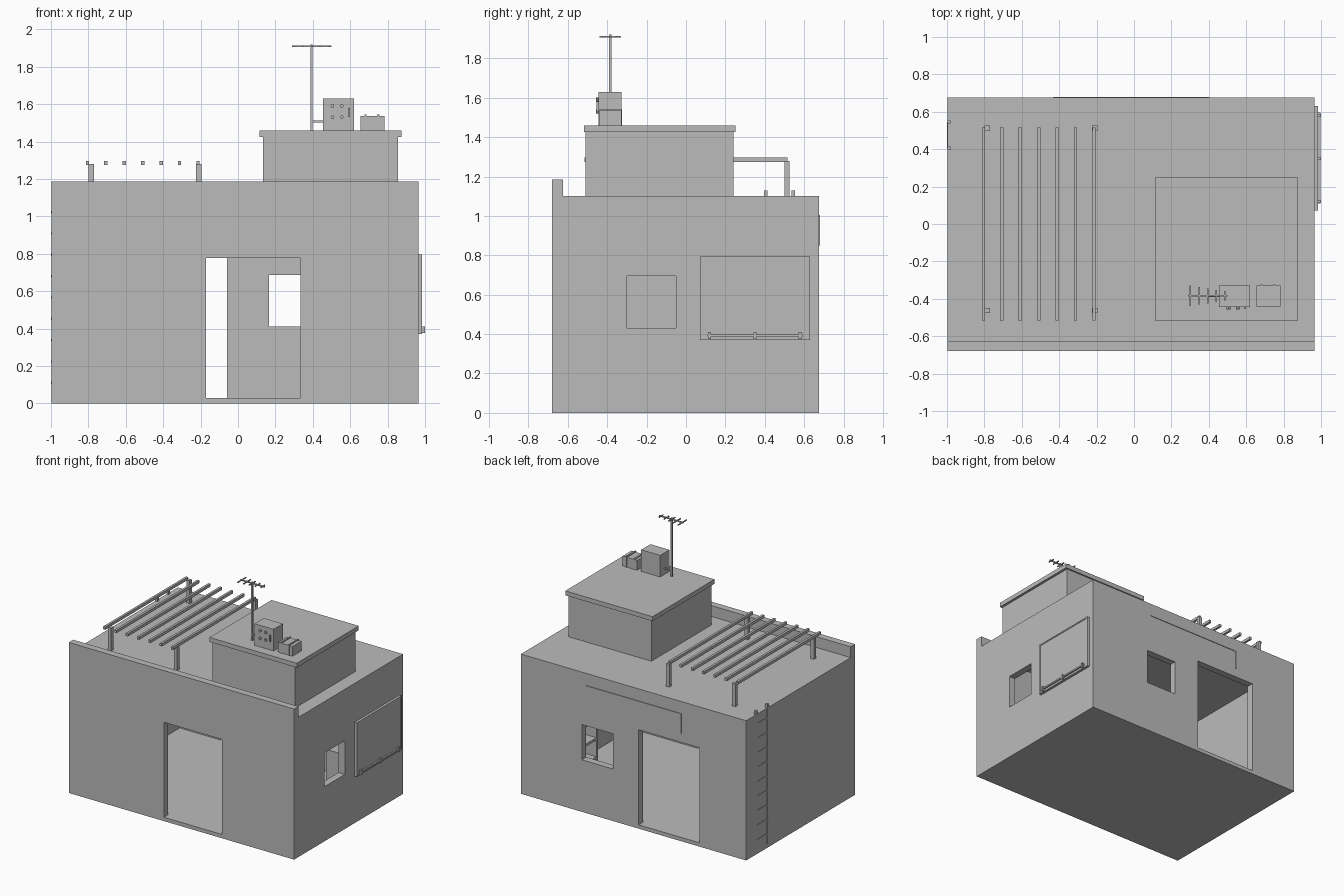
import bpy

grey = bpy.data.materials.new("plain_grey")
grey.diffuse_color = (0.5, 0.5, 0.5, 1)


def box(name, x, y, z):
    """Box from (min, max) ranges on each axis."""
    c = [(x[i], y[j], z[k]) for i in (0, 1) for j in (0, 1) for k in (0, 1)]
    f = [(0, 1, 3, 2), (4, 6, 7, 5), (0, 4, 5, 1), (2, 3, 7, 6), (0, 2, 6, 4), (1, 5, 7, 3)]
    me = bpy.data.meshes.new(name)
    me.from_pydata(c, [], f)
    me.materials.append(grey)
    ob = bpy.data.objects.new(name, me)
    bpy.context.collection.objects.link(ob)
    return ob


def cut(ob, x, y, z):
    """Subtract a box and remove the cutter."""
    cutter = box("cutter", x, y, z)
    cutter.hide_render = True
    mod = ob.modifiers.new("cut", 'BOOLEAN')
    mod.operation, mod.solver, mod.object = 'DIFFERENCE', 'EXACT', cutter
    bpy.context.view_layer.objects.active = ob
    bpy.ops.object.modifier_apply(modifier=mod.name)
    bpy.data.objects.remove(cutter)


def knob(name, p, r, depth, rot=(0, 0, 0)):
    bpy.ops.mesh.primitive_cylinder_add(vertices=8, radius=r, depth=depth, location=p, rotation=rot)
    ob = bpy.context.object
    ob.name = name
    ob.data.materials.append(grey)
    return ob


# hollow house with doors and windows
L, R, F, B = -0.997, 0.965, -0.68, 0.675
T = 0.055
house = box("house_walls", (L, R), (F, B), (0, 1.1))
cut(house, (L + T, R - T), (F + T, B - T), (0.03, 1.05))
cut(house, (-0.17, 0.335), (F - 0.1, F + 0.1), (0.03, 0.778))     # front door
cut(house, (-0.59, -0.06), (B - 0.1, B + 0.1), (0.03, 0.778))     # back door
cut(house, (0.165, 0.435), (B - 0.1, B + 0.1), (0.41, 0.687))     # back window
cut(house, (R - 0.1, R + 0.1), (-0.30, -0.05), (0.43, 0.695))     # side window
box("front_parapet", (L, R), (F, -0.625), (1.1, 1.185))

# rooftop room
box("roof_room", (0.133, 0.855), (-0.51, 0.24), (1.1, 1.43))
box("roof_room_slab", (0.115, 0.875), (-0.518, 0.252), (1.425, 1.46))

# pergola
for i in range(7):
    x = -0.805 + i * 0.0985
    box("pergola_slat", (x - 0.009, x + 0.009), (-0.515, 0.515), (1.275, 1.297))
for x in (-0.785, -0.21):
    for y in (-0.463, 0.513):
        box("pergola_post", (x - 0.014, x + 0.014), (y - 0.013, y + 0.013), (1.1, 1.28))

# ladder set in the left wall
for y in (0.405, 0.545):
    box("ladder_rail", (-0.998, -0.98), (y - 0.009, y + 0.009), (0.03, 1.13))
for i in range(9):
    z = 0.11 + i * 0.114
    box("ladder_rung", (-1.0, -0.985), (0.405, 0.545), (z - 0.006, z + 0.006))

# side panel with towel-like bar
box("side_panel", (R, 0.981), (0.072, 0.63), (0.37, 0.795))
for y in (0.072, 0.62):
    box("side_panel_edge", (R, 0.985), (y, y + 0.01), (0.37, 0.795))
for z in (0.37, 0.785):
    box("side_panel_rim", (R, 0.985), (0.072, 0.63), (z, z + 0.01))
box("side_bar", (0.984, 0.996), (0.11, 0.595), (0.387, 0.399))
for y in (0.12, 0.35, 0.58):
    box("side_bar_bracket", (0.975, 0.999), (y - 0.008, y + 0.008), (0.375, 0.41))

# cable on the back wall
box("back_cable", (-0.433, 0.40), (B, 0.68), (0.995, 1.005))
box("back_cable_drop", (-0.433, -0.423), (B, 0.68), (0.85, 1.0))

# antenna
box("antenna_mast", (0.387, 0.399), (-0.391, -0.379), (1.46, 1.92))
box("antenna_boom", (0.29, 0.50), (-0.388, -0.380), (1.905, 1.914))
for x, h in ((0.30, 0.054), (0.348, 0.046), (0.393, 0.04), (0.44, 0.032), (0.485, 0.026)):
    box("antenna_element", (x - 0.004, x + 0.004), (-0.384 - h, -0.384 + h), (1.906, 1.913))
box("antenna_bracket", (0.393, 0.46), (-0.389, -0.379), (1.502, 1.512))

# electrical cabinet on the slab
box("cabinet", (0.455, 0.62), (-0.443, -0.328), (1.46, 1.63))
for x in (0.505, 0.555):
    for z in (1.53, 1.59):
        knob("cabinet_knob", (x, -0.449, z), 0.01, 0.016, (1.5708, 0, 0))
box("cabinet_handle", (0.588, 0.598), (-0.455, -0.443), (1.53, 1.58))

# small strapped case
box("case", (0.655, 0.782), (-0.44, -0.328), (1.46, 1.537))
for x in (0.682, 0.75):
    box("case_strap", (x - 0.006, x + 0.006), (-0.444, -0.324), (1.46, 1.544))

# shelving inside the right wall
for y in (0.02, 0.38):
    box("shelf_side", (0.76, 0.905), (y - 0.01, y + 0.01), (0.03, 0.55))
for z in (0.08, 0.23, 0.38, 0.53):
    box("shelf_board", (0.76, 0.905), (0.02, 0.38), (z, z + 0.02))
